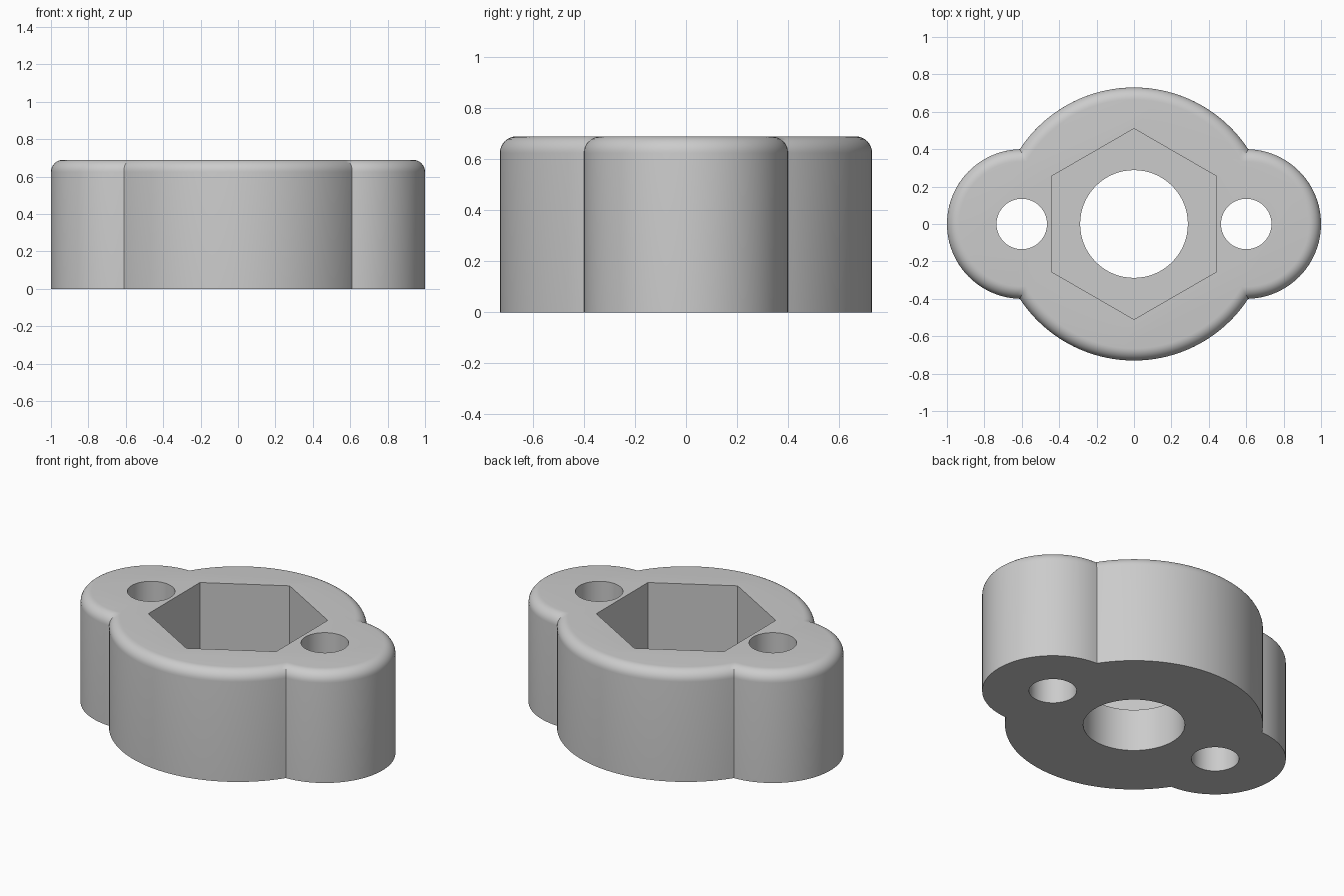
import bpy, bmesh
from math import sin, cos, pi, sqrt, acos, radians

HEIGHT, FILLET = 0.69, 0.065
BODY_R, EAR_R, EAR_X = 0.73, 0.4, 0.6
HOLE_R, EAR_HOLE_R, HEX_R, POCKET_Z = 0.288, 0.135, 0.51, 0.265

cube = bpy.data.objects.get("Cube")
if cube:
    bpy.data.objects.remove(cube, do_unlink=True)

grey = bpy.data.materials.new("light grey")
grey.use_nodes = True
grey.diffuse_color = (0.6, 0.6, 0.6, 1)
grey.node_tree.nodes["Principled BSDF"].inputs["Base Color"].default_value = (0.6, 0.6, 0.6, 1)


def arc(cx, r, a0, a1, n):
    """n points from angle a0 up to, but not including, a1."""
    return [(cx + r * cos(a0 + (a1 - a0) * i / n), r * sin(a0 + (a1 - a0) * i / n))
            for i in range(n)]


def outline(inset):
    """Round body with an ear on each side, shrunk by inset."""
    R, r = BODY_R - inset, EAR_R - inset
    x = (R * R - r * r + EAR_X ** 2) / (2 * EAR_X)
    body = acos(x / R)
    ear = acos((x - EAR_X) / r)
    return (arc(EAR_X, r, -ear, ear, 48) + arc(0, R, body, pi - body, 48)
            + arc(-EAR_X, r, pi - ear, pi + ear, 48) + arc(0, R, pi + body, 2 * pi - body, 48))


def loft(name, sections):
    """Closed solid through a stack of (outline, height) sections."""
    bm = bmesh.new()
    rings = [[bm.verts.new((x, y, z)) for x, y in pts] for pts, z in sections]
    for low, high in zip(rings, rings[1:]):
        n = len(low)
        for i in range(n):
            j = (i + 1) % n
            bm.faces.new((low[i], low[j], high[j], high[i]))
    bm.faces.new(rings[0][::-1])
    bm.faces.new(rings[-1])
    bmesh.ops.recalc_face_normals(bm, faces=bm.faces)
    mesh = bpy.data.meshes.new(name)
    bm.to_mesh(mesh)
    bm.free()
    obj = bpy.data.objects.new(name, mesh)
    bpy.context.collection.objects.link(obj)
    mesh.materials.append(grey)
    return obj


# Body with a rounded top edge
sections = [(outline(0), 0)]
for i in range(9):
    a = i / 8 * pi / 2
    sections.append((outline(FILLET * (1 - cos(a))), HEIGHT - FILLET * (1 - sin(a))))
housing = loft("flanged_housing", sections)


# Bored holes and hexagonal nut pocket
def prism(name, x, r, sides, z0, z1):
    pts = arc(x, r, pi / 2, pi / 2 + 2 * pi, sides)
    return loft(name, [(pts, z0), (pts, z1)])


cutters = [prism("hex_pocket_cutter", 0, HEX_R, 6, POCKET_Z, 1),
           prism("centre_hole_cutter", 0, HOLE_R, 64, -0.2, 0.5)]
for side, x in (("left", EAR_X), ("right", -EAR_X)):
    cutters.append(prism(side + "_hole_cutter", x, EAR_HOLE_R, 48, -0.2, 1))

bpy.ops.object.select_all(action="DESELECT")
housing.select_set(True)
bpy.context.view_layer.objects.active = housing
for cutter in cutters:
    cutter.hide_render = True
    mod = housing.modifiers.new(cutter.name, "BOOLEAN")
    mod.operation = "DIFFERENCE"
    mod.solver = "EXACT"
    mod.object = cutter
    bpy.ops.object.modifier_apply(modifier=mod.name)
    bpy.data.objects.remove(cutter, do_unlink=True)

bpy.ops.object.shade_smooth_by_angle(angle=radians(30))
